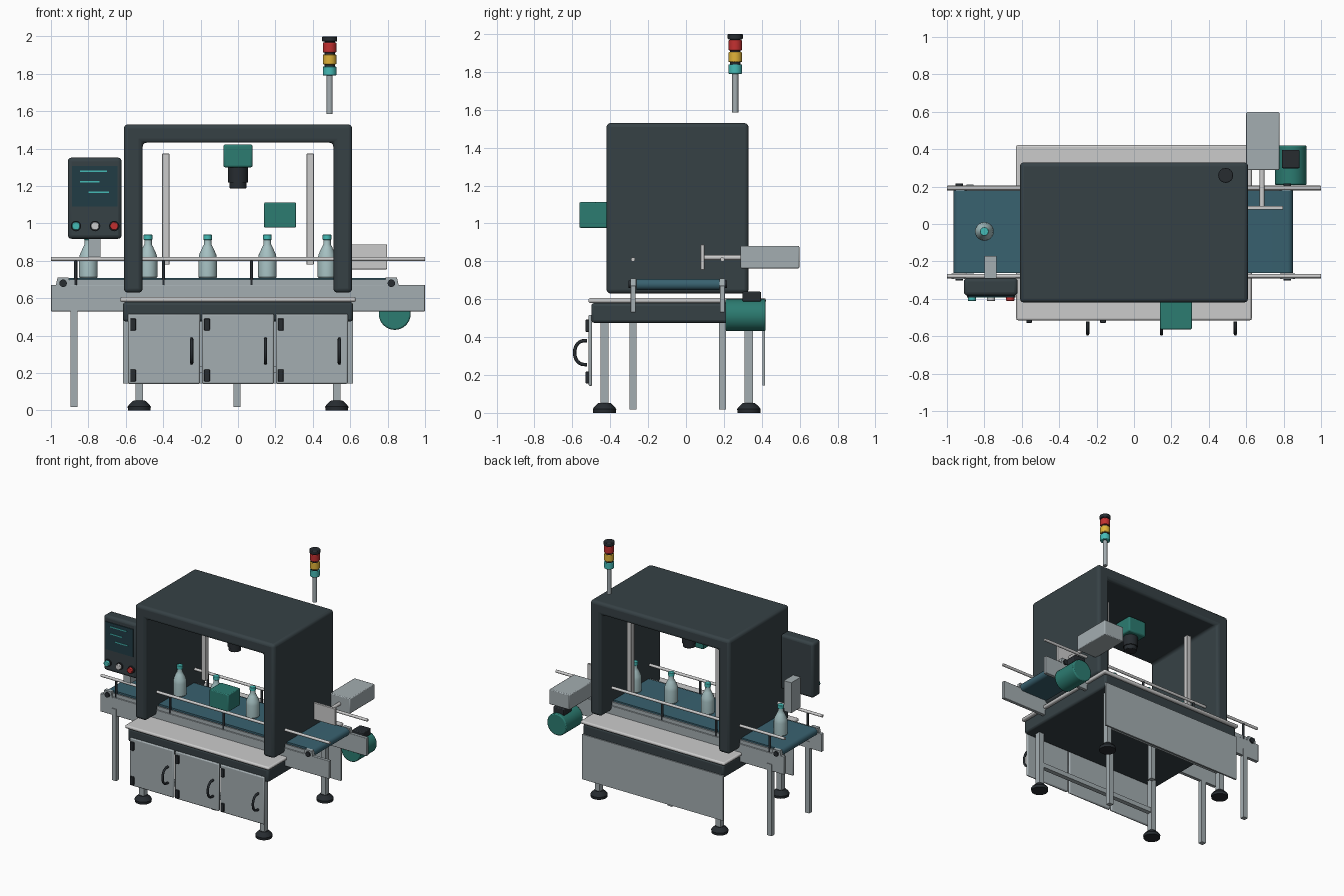
import bpy, bmesh, math
from mathutils import Vector, Matrix

if "Cube" in bpy.data.objects:
    bpy.data.objects.remove(bpy.data.objects["Cube"])


def mat(name, r, g, b):
    m = bpy.data.materials.new(name)
    m.diffuse_color = (r, g, b, 1)
    m.use_nodes = True
    m.node_tree.nodes["Principled BSDF"].inputs["Base Color"].default_value = m.diffuse_color
    return m


DARK = mat("dark_paint", 0.037, 0.053, 0.06)
BLACK = mat("black_rubber", 0.02, 0.025, 0.03)
TEAL = mat("teal_paint", 0.025, 0.2, 0.165)
CYAN = mat("cyan_lens", 0.06, 0.5, 0.47)
BELT = mat("belt_blue", 0.04, 0.12, 0.16)
STEEL = mat("steel", 0.37, 0.42, 0.44)
LIGHT = mat("light_steel", 0.52, 0.53, 0.54)
GLASS = mat("bottle", 0.38, 0.53, 0.54)
SCREEN = mat("screen", 0.015, 0.045, 0.06)
RED = mat("red", 0.55, 0.03, 0.03)
YELLOW = mat("yellow", 0.75, 0.45, 0.04)


def finish(name, bm, m, bevel=0, seg=2):
    bmesh.ops.recalc_face_normals(bm, faces=bm.faces)
    me = bpy.data.meshes.new(name)
    bm.to_mesh(me)
    bm.free()
    ob = bpy.data.objects.new(name, me)
    bpy.context.collection.objects.link(ob)
    if m:
        me.materials.append(m)
    if bevel:
        b = ob.modifiers.new("bevel", 'BEVEL')
        b.width, b.segments, b.limit_method = bevel, seg, 'ANGLE'
    bpy.ops.object.select_all(action='DESELECT')
    ob.select_set(True)
    bpy.context.view_layer.objects.active = ob
    bpy.ops.object.shade_smooth_by_angle(angle=math.radians(35))
    return ob


def box(name, x, y, z, m, bevel=0, seg=2):
    """x, y, z are (min, max) ranges."""
    bm = bmesh.new()
    bmesh.ops.create_cube(bm, size=1)
    for v in bm.verts:
        v.co = Vector([(a + b) / 2 + c * (b - a) for c, (a, b) in zip(v.co, (x, y, z))])
    return finish(name, bm, m, bevel, seg)


def cyl(name, p, q, r, m, r2=None, bevel=0, n=24):
    """Cylinder or cone from point p to point q."""
    p, q = Vector(p), Vector(q)
    d = q - p
    bm = bmesh.new()
    rot = Vector((0, 0, 1)).rotation_difference(d).to_matrix().to_4x4()
    bmesh.ops.create_cone(bm, cap_ends=True, segments=n, radius1=r, depth=d.length,
                          radius2=r if r2 is None else r2,
                          matrix=Matrix.Translation((p + q) / 2) @ rot)
    return finish(name, bm, m, bevel)


def extrude(name, pts, y0, y1, m, bevel=0, seg=2):
    """Extrude an xz outline along y."""
    bm = bmesh.new()
    f = bm.faces.new([bm.verts.new((x, y0, z)) for x, z in pts])
    e = bmesh.ops.extrude_face_region(bm, geom=[f])["geom"]
    bmesh.ops.translate(bm, vec=(0, y1 - y0, 0), verts=[v for v in e if isinstance(v, bmesh.types.BMVert)])
    return finish(name, bm, m, bevel, seg)


def lathe(name, prof, loc, m, n=24):
    bm = bmesh.new()
    vs = [bm.verts.new((r, 0, z)) for r, z in prof]
    es = [bm.edges.new(p) for p in zip(vs, vs[1:])]
    bmesh.ops.spin(bm, geom=vs + es, axis=(0, 0, 1), cent=(0, 0, 0), angle=2 * math.pi, steps=n)
    bmesh.ops.remove_doubles(bm, verts=bm.verts, dist=1e-4)
    bmesh.ops.translate(bm, vec=loc, verts=bm.verts)
    return finish(name, bm, m)


# Base frame, deck and back panel
box("base_frame", (-0.615, 0.615), (-0.5, 0.41), (0.475, 0.58), DARK, 0.015)
box("deck_top", (-0.63, 0.63), (-0.515, 0.422), (0.58, 0.606), LIGHT, 0.01)
box("back_panel", (-0.615, 0.615), (0.405, 0.418), (0.145, 0.5), STEEL)

# Legs with levelling feet, and lower rails
for y in (-0.43, 0.332):
    for x in (-0.528, 0.528):
        box("base_leg", (x - 0.021, x + 0.021), (y - 0.022, y + 0.022), (0.05, 0.48), STEEL)
        lathe("levelling_foot", [(0, 0), (0.06, 0), (0.062, 0.02), (0.055, 0.03),
                                 (0.032, 0.052), (0, 0.052)], (x, y, 0), BLACK)
    box("lower_rail", (-0.528, 0.528), (y - 0.018, y + 0.018), (0.2, 0.236), STEEL)

# Cabinet doors with hinges and bow handles
for i in range(3):
    x = -0.588 + i * 0.395
    box("cabinet_door", (x, x + 0.385), (-0.515, -0.495), (0.142, 0.517), STEEL, 0.008)
    for z in (0.187, 0.46):
        box("door_hinge", (x + 0.012, x + 0.042), (-0.53, -0.512), (z - 0.032, z + 0.032), BLACK, 0.004)
    cu = bpy.data.curves.new("door_handle", 'CURVE')
    cu.dimensions, cu.bevel_depth, cu.bevel_resolution, cu.use_fill_caps = '3D', 0.009, 2, True
    sp = cu.splines.new('POLY')
    sp.points.add(12)
    for k, pt in enumerate(sp.points):
        a = math.pi * k / 12
        pt.co = (x + 0.34, -0.522 - 0.066 * math.sin(a) ** 0.7, 0.318 + 0.064 * math.cos(a), 1)
    ob = bpy.data.objects.new("door_handle", cu)
    cu.materials.append(BLACK)
    bpy.context.collection.objects.link(ob)

# Portal hood
extrude("portal_hood", [(-0.61, 0.63), (-0.61, 1.53), (0.61, 1.53), (0.61, 0.63), (0.51, 0.63),
                        (0.51, 1.432), (-0.51, 1.432), (-0.51, 0.63)], -0.42, 0.33, DARK, 0.022, 3)

# Conveyor belt: a loop around two end rollers
ends = [(-0.935, math.pi / 2), (0.82, -math.pi / 2)]
extrude("conveyor_belt", [(cx + 0.03 * math.cos(a0 + math.pi * k / 10), 0.678 + 0.03 * math.sin(a0 + math.pi * k / 10))
                          for cx, a0 in ends for k in range(11)], -0.262, 0.178, BELT)

# Conveyor sides, bearings, guide rails, posts and legs
for y, s in ((-0.279, -1), (0.192, 1)):
    box("conveyor_side", (-1, 1), (y - 0.013, y + 0.013), (0.53, 0.672), STEEL, 0.003)
    box("belt_edge_strip", (-0.9, 0.79), (y - 0.006, y + 0.006), (0.672, 0.7), STEEL)
    for x, a0 in ends:
        extrude("bearing_block", [(x - 0.04, 0.665), (x - 0.03, 0.71), (x + 0.03, 0.71), (x + 0.04, 0.665)],
                y - 0.014, y + 0.014, STEEL)
        cyl("roller_bolt", (x, y, 0.68), (x, y + s * 0.024, 0.68), 0.02, BLACK)
    cyl("guide_rail", (-1, y, 0.81), (1, y, 0.81), 0.011, LIGHT, n=16)
    for i in range(4):
        x = -0.868 + i * 0.47
        cyl("guide_post", (x, y, 0.67), (x, y, 0.812), 0.009, BLACK, n=12)
    for x in (-0.876, -0.006):
        box("conveyor_leg", (x - 0.019, x + 0.019), (y - 0.018, y + 0.018), (0.018, 0.585), STEEL)

# Bottles on the belt
for i in range(5):
    x = -0.8 + i * 0.319
    lathe("bottle", [(0, 0), (0.045, 0), (0.05, 0.006), (0.05, 0.1), (0.046, 0.125), (0.028, 0.165),
                     (0.02, 0.18), (0.02, 0.21), (0, 0.21)], (x, -0.04, 0.708), GLASS)
    cyl("bottle_cap", (x, -0.04, 0.912), (x, -0.04, 0.94), 0.023, CYAN, bevel=0.003)

# Inspection camera under the roof
box("camera_body", (-0.078, 0.078), (-0.11, 0.04), (1.3, 1.422), TEAL, 0.01)
cyl("camera_lens", (0, -0.04, 1.22), (0, -0.04, 1.302), 0.053, BLACK)
cyl("lens_hood", (0, -0.04, 1.188), (0, -0.04, 1.225), 0.046, BLACK, bevel=0.004)

# Sensor bars and front sensor box
for x in (-0.386, 0.386):
    box("sensor_bar", (x - 0.019, x + 0.019), (0.12, 0.16), (0.78, 1.373), LIGHT, 0.003)
box("front_sensor_box", (0.14, 0.31), (-0.563, -0.415), (0.977, 1.112), TEAL, 0.006)

# Reject pusher
box("pusher_cylinder", (0.6, 0.777), (0.288, 0.598), (0.763, 0.882), STEEL, 0.006)
cyl("pusher_rod", (0.685, 0.09, 0.82), (0.685, 0.3, 0.82), 0.013, LIGHT)
box("pusher_plate", (0.604, 0.797), (0.077, 0.097), (0.755, 0.888), LIGHT, 0.003)

# Drive motor
cyl("drive_motor", (0.838, 0.208, 0.516), (0.838, 0.42, 0.516), 0.085, TEAL, bevel=0.008, n=32)
box("motor_terminal_box", (0.79, 0.885), (0.298, 0.396), (0.588, 0.64), BLACK, 0.006)

# Operator panel with screen, readout bars, buttons and bracket
box("operator_panel", (-0.91, -0.622), (-0.383, -0.288), (0.918, 1.352), DARK, 0.02, 3)
box("panel_screen", (-0.888, -0.645), (-0.389, -0.38), (1.09, 1.308), SCREEN)
for x0, x1, z in ((-0.845, -0.7, 1.278), (-0.845, -0.74, 1.222), (-0.8, -0.69, 1.168)):
    box("screen_bar", (x0, x1), (-0.392, -0.387), (z - 0.004, z + 0.004), CYAN)
for x, m in ((-0.866, CYAN), (-0.764, LIGHT), (-0.662, RED)):
    cyl("button_ring", (x, -0.38, 0.986), (x, -0.393, 0.986), 0.028, BLACK)
    cyl("button", (x, -0.39, 0.986), (x, -0.412, 0.986), 0.022, m, bevel=0.004)
box("panel_bracket", (-0.8, -0.735), (-0.29, -0.172), (0.82, 1.06), STEEL)

# Signal tower
X, Y = 0.49, 0.26
cyl("tower_pole", (X, Y, 1.585), (X, Y, 1.8), 0.016, STEEL)
for name, z0, z1, r, m in (("tower_lamp_cyan", 1.79, 1.84, 0.036, CYAN), ("tower_lamp_yellow", 1.851, 1.904, 0.036, YELLOW),
                           ("tower_lamp_red", 1.914, 1.967, 0.036, RED), ("tower_cap", 1.972, 2.0, 0.04, BLACK),
                           ("tower_core", 1.8, 1.98, 0.028, BLACK)):
    cyl(name, (X, Y, z0), (X, Y, z1), r, m, bevel=0.004)
